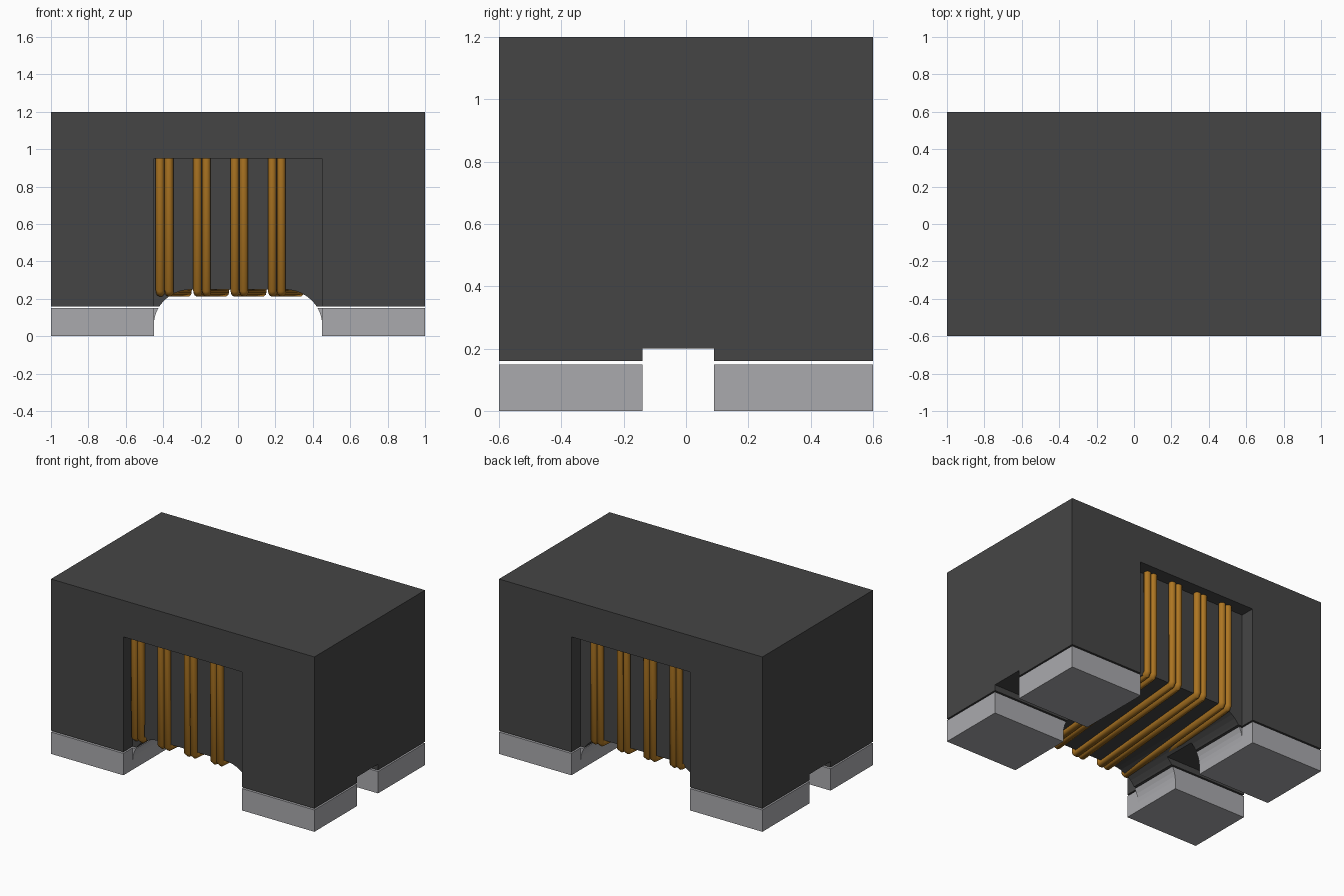
import bpy, bmesh, math

if "Cube" in bpy.data.objects:
    bpy.data.objects.remove(bpy.data.objects["Cube"])

def material(name, rgb):
    m = bpy.data.materials.new(name)
    m.diffuse_color = (*rgb, 1)
    m.use_nodes = True
    m.node_tree.nodes["Principled BSDF"].inputs["Base Color"].default_value = m.diffuse_color
    return m

DARK = material("dark ferrite", (0.06, 0.06, 0.06))
METAL = material("pad metal", (0.40, 0.40, 0.42))
COPPER = material("copper wire", (0.42, 0.18, 0.016))


def prism(name, profile, y0, y1, mat=None):
    """Extrude an x-z outline along y."""
    bm = bmesh.new()
    face = bm.faces.new([bm.verts.new((x, y0, z)) for x, z in profile])
    ext = bmesh.ops.extrude_face_region(bm, geom=[face])
    moved = [v for v in ext["geom"] if isinstance(v, bmesh.types.BMVert)]
    bmesh.ops.translate(bm, verts=moved, vec=(0, y1 - y0, 0))
    bmesh.ops.recalc_face_normals(bm, faces=bm.faces)
    me = bpy.data.meshes.new(name)
    bm.to_mesh(me)
    bm.free()
    ob = bpy.data.objects.new(name, me)
    bpy.context.collection.objects.link(ob)
    if mat:
        me.materials.append(mat)
    return ob


def box(name, x0, x1, y0, y1, z0, z1, mat=None):
    return prism(name, [(x0, z0), (x1, z0), (x1, z1), (x0, z1)], y0, y1, mat)


def cut(ob, cutters):
    for c in cutters:
        mod = ob.modifiers.new("cut", 'BOOLEAN')
        mod.operation, mod.solver, mod.object = 'DIFFERENCE', 'EXACT', c
    bpy.context.view_layer.update()
    deps = bpy.context.evaluated_depsgraph_get()
    me = bpy.data.meshes.new_from_object(ob.evaluated_get(deps))
    ob.modifiers.clear()
    ob.data = me


# Cutters: winding windows front and back, arch under the core, channel along x
windows = [box("window_cutter", -0.45, 0.45, min(s * 0.5, s * 0.7), max(s * 0.5, s * 0.7), -0.2, 0.95)
           for s in (-1, 1)]
arc = [(0.25 + 0.2 * math.cos(a), 0.06 + 0.19 * math.sin(a))
       for a in (i * math.pi / 20 for i in range(11))]
outline = [(0.45, -0.2)] + arc + [(-x, z) for x, z in reversed(arc)] + [(-0.45, -0.2)]
arch = prism("arch_cutter", outline, -0.65, 0.65)
channel = box("channel_cutter", -1.2, 1.2, -0.14, 0.09, -0.1, 0.2)

# Ferrite body
body = box("ferrite_body", -1, 1, -0.6, 0.6, 0.16, 1.2, DARK)
cut(body, windows + [arch, channel])

# Four solder pads, with inner ends following the arch
for side, x0, x1 in (("left", -1, -0.38), ("right", 0.38, 1)):
    for end, y0, y1 in (("front", -0.6, -0.14), ("back", 0.09, 0.6)):
        pad = box(f"{end}_{side}_pad", x0, x1, y0, y1, 0, 0.15, METAL)
        cut(pad, windows + [arch])

for c in windows + [arch, channel]:
    bpy.data.objects.remove(c)

# Paired wire turns, slanting half a pitch across the underside
R = 0.023
Y, Z = 0.5 + R, 0.25 - R + 0.006
for turn in range(4):
    for k, off in enumerate((-0.024, 0.024)):
        xf = -0.393 + 0.2 * turn + off
        xb = xf + 0.1
        path = [(xf, -Y, 0.95), (xf, -Y, Z + 0.015), (xf + 0.002, -Y + 0.015, Z),
                (xb - 0.002, Y - 0.015, Z), (xb, Y, Z + 0.015), (xb, Y, 0.95)]
        cu = bpy.data.curves.new("wire", 'CURVE')
        cu.dimensions = '3D'
        cu.bevel_depth, cu.bevel_resolution, cu.use_fill_caps = R, 3, True
        sp = cu.splines.new('POLY')
        sp.points.add(len(path) - 1)
        for p, co in zip(sp.points, path):
            p.co = (*co, 1)
        tmp = bpy.data.objects.new("wire_curve", cu)
        me = bpy.data.meshes.new_from_object(tmp)
        me.materials.clear()
        me.materials.append(COPPER)
        bpy.data.objects.remove(tmp)
        wire = bpy.data.objects.new(f"wire_turn_{turn + 1}_{'ab'[k]}", me)
        bpy.context.collection.objects.link(wire)
        bpy.context.view_layer.objects.active = wire
        bpy.ops.object.select_all(action='DESELECT')
        wire.select_set(True)
        bpy.ops.object.shade_smooth_by_angle(angle=math.radians(40))
